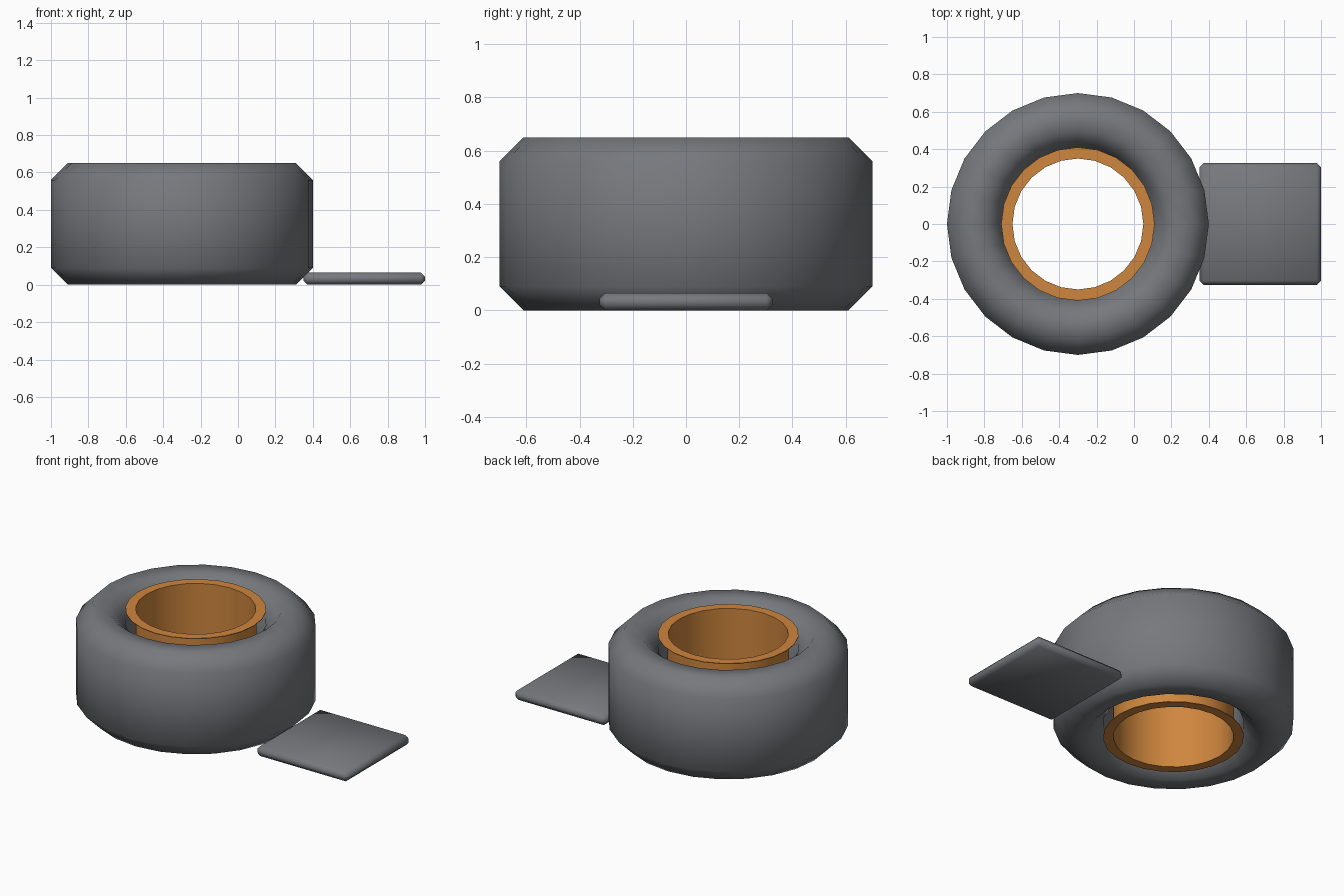
import bpy
import bmesh
from math import radians, sin, cos, tau

default_cube = bpy.data.objects.get("Cube")
if default_cube:
    bpy.data.objects.remove(default_cube, do_unlink=True)

SIDES = 24
ROLL_X = -0.3
HEIGHT = 0.65
BEVEL = 0.09
OUTER_R, CORE_R, HOLE_R = 0.70, 0.41, 0.35


def make_material(name, rgb):
    mat = bpy.data.materials.new(name)
    mat.use_nodes = True
    color = (*rgb, 1.0)
    mat.diffuse_color = color
    bsdf = mat.node_tree.nodes["Principled BSDF"]
    bsdf.inputs["Base Color"].default_value = color
    bsdf.inputs["Roughness"].default_value = 0.7
    return mat


def finish(name, bm, mat, location, angle):
    bmesh.ops.recalc_face_normals(bm, faces=bm.faces)
    mesh = bpy.data.meshes.new(name)
    bm.to_mesh(mesh)
    bm.free()
    mesh.materials.append(mat)
    obj = bpy.data.objects.new(name, mesh)
    bpy.context.collection.objects.link(obj)
    obj.location = location
    bpy.ops.object.select_all(action="DESELECT")
    obj.select_set(True)
    bpy.context.view_layer.objects.active = obj
    bpy.ops.object.shade_smooth_by_angle(angle=radians(angle))
    return obj


def lathe(name, profile, mat, angle):
    """Revolve a closed (radius, height) profile around the roll's axis."""
    bm = bmesh.new()
    rings = []
    for i in range(SIDES):
        a = tau * i / SIDES
        rings.append([bm.verts.new((r * cos(a), r * sin(a), z)) for r, z in profile])
    count = len(profile)
    for i in range(SIDES):
        here, there = rings[i], rings[(i + 1) % SIDES]
        for j in range(count):
            k = (j + 1) % count
            bm.faces.new((here[j], there[j], there[k], here[k]))
    return finish(name, bm, mat, (ROLL_X, 0, 0), angle)


gray = make_material("tape gray", (0.18, 0.19, 0.205))
orange = make_material("cardboard orange", (0.62, 0.24, 0.048))

# Wound tape: ring with chamfered, softly shaded rims
low, high = BEVEL, HEIGHT - BEVEL
tape_profile = [
    (OUTER_R, low), (OUTER_R, high),
    (OUTER_R - BEVEL, HEIGHT), (CORE_R + BEVEL, HEIGHT),
    (CORE_R, high), (CORE_R, low),
    (CORE_R + BEVEL, 0), (OUTER_R - BEVEL, 0),
]
lathe("tape_roll", tape_profile, gray, 60)

# Core: thin tube with a flat lip at each end
WALL = 0.004
core_profile = [
    (HOLE_R, 0), (CORE_R, 0), (CORE_R, WALL), (HOLE_R + WALL, WALL),
    (HOLE_R + WALL, HEIGHT - WALL), (CORE_R, HEIGHT - WALL),
    (CORE_R, HEIGHT), (HOLE_R, HEIGHT),
]
lathe("cardboard_core", core_profile, orange, 40)

# Loose end of the tape lying flat beside the roll
THICK = 0.065
bm = bmesh.new()
bmesh.ops.create_cube(bm, size=1)
bmesh.ops.scale(bm, vec=(0.65, 0.65, THICK), verts=bm.verts)
bmesh.ops.bevel(bm, geom=bm.edges[:], offset=0.022, segments=1,
                affect="EDGES", profile=0.5)
finish("tape_end", bm, gray, (0.675, 0, THICK / 2), 60)
